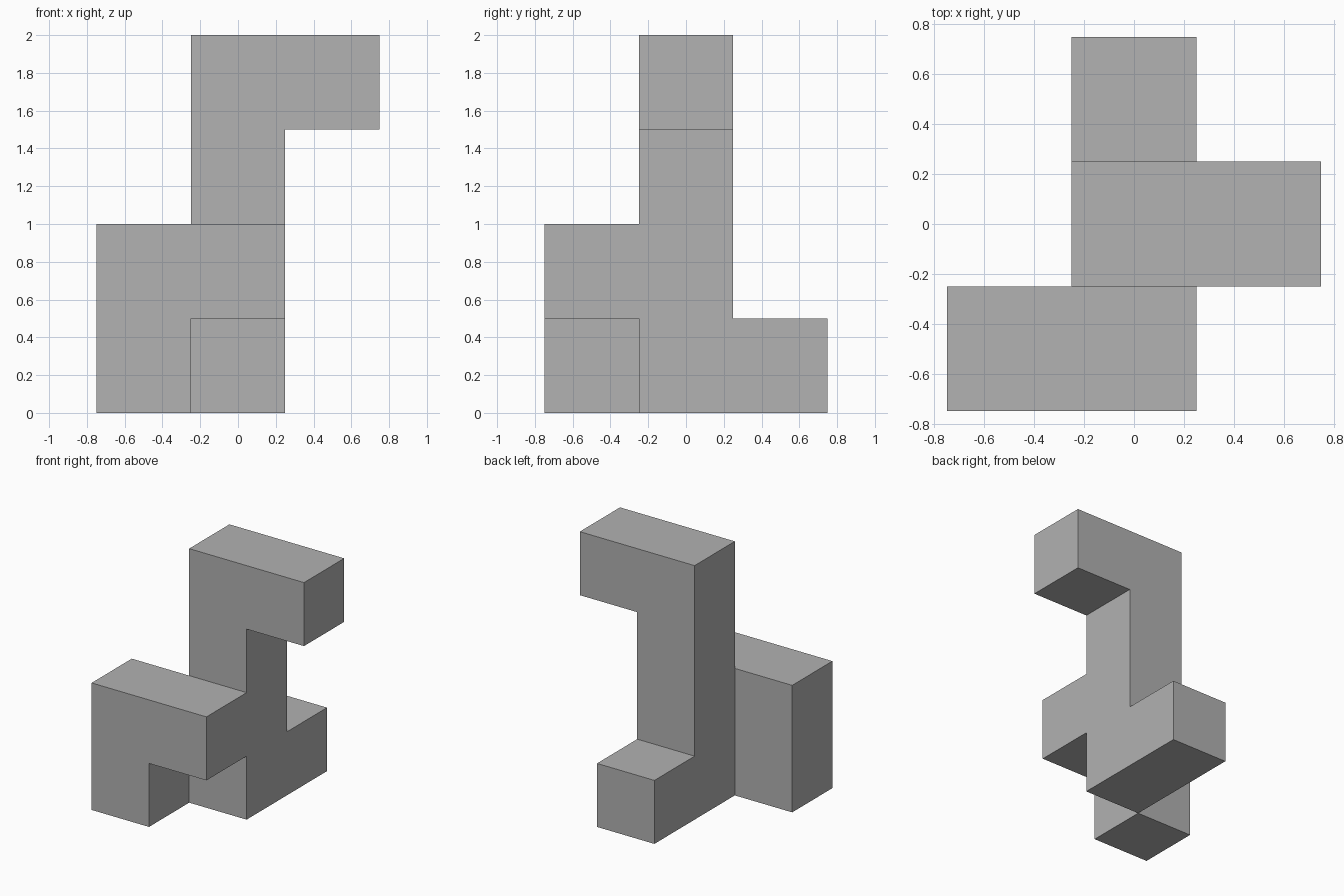
import bpy, bmesh
from mathutils import Vector

if "Cube" in bpy.data.objects:
    bpy.data.objects.remove(bpy.data.objects["Cube"], do_unlink=True)

SIZE = 0.5

# One flat grey
grey = bpy.data.materials.new("grey")
grey.use_nodes = True
colour = (0.445, 0.445, 0.445, 1)
grey.diffuse_color = colour
grey.node_tree.nodes["Principled BSDF"].inputs["Base Color"].default_value = colour

# Unit cells of the piece, in grid steps
column = [(0, 0, z) for z in range(4)]
top_arm = [(1, 0, 3)]
back_foot = [(0, 1, 0)]
front_hook = [(0, -1, 1), (-1, -1, 1), (-1, -1, 0)]
cells = set(column + top_arm + back_foot + front_hook)


def add_side(bm, centre, axis, sign):
    """Add one outward-facing square of a cell."""
    n, u, v = Vector(), Vector(), Vector()
    n[axis] = sign
    u[(axis + 1) % 3] = 1
    v = n.cross(u)
    corners = (-u - v, u - v, u + v, v - u)
    bm.faces.new([bm.verts.new((centre + (n + c) / 2) * SIZE) for c in corners])


# Outer skin only: skip the sides shared by two cells
bm = bmesh.new()
for cell in sorted(cells):
    for axis in range(3):
        for sign in (-1, 1):
            neighbour = list(cell)
            neighbour[axis] += sign
            if tuple(neighbour) not in cells:
                add_side(bm, Vector(cell) + Vector((0, 0, 0.5)), axis, sign)

# Weld the squares and merge each flat side into a single face
bmesh.ops.remove_doubles(bm, verts=bm.verts[:], dist=0.001)
bmesh.ops.dissolve_limit(bm, angle_limit=0.01, verts=bm.verts[:], edges=bm.edges[:])

mesh = bpy.data.meshes.new("puzzle_block")
bm.to_mesh(mesh)
bm.free()
mesh.materials.append(grey)
bpy.context.collection.objects.link(bpy.data.objects.new("puzzle_block", mesh))
